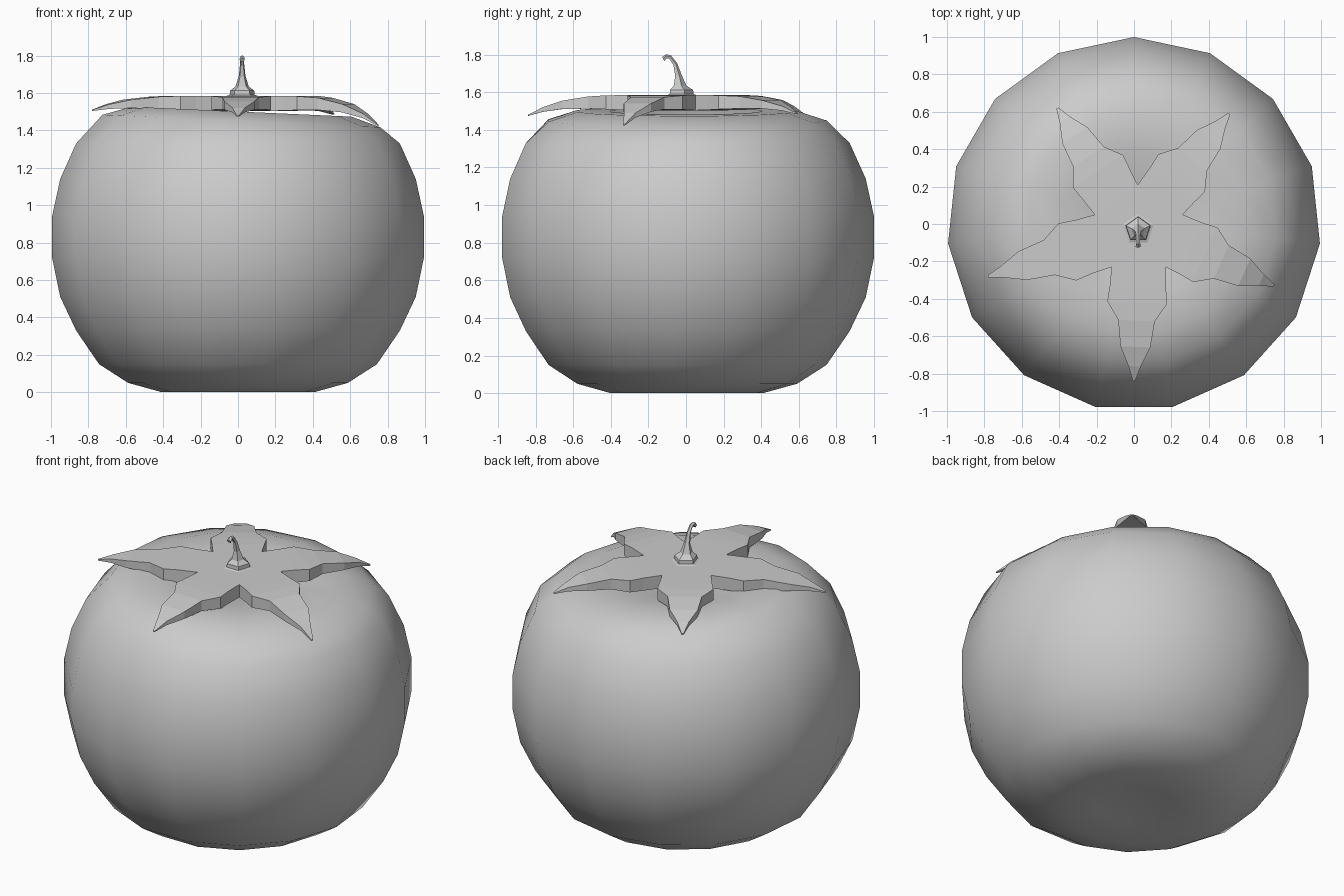
import bpy, bmesh
from math import sin, cos, pi, radians
from mathutils import Vector

if "Cube" in bpy.data.objects:
    bpy.data.objects.remove(bpy.data.objects["Cube"], do_unlink=True)

grey = bpy.data.materials.new("plain grey")
grey.use_nodes = True
colour = (0.6, 0.6, 0.6, 1)
grey.diffuse_color = colour
grey.node_tree.nodes["Principled BSDF"].inputs["Base Color"].default_value = colour


def finish(name, bm, smooth):
    bmesh.ops.remove_doubles(bm, verts=bm.verts, dist=0.0005)
    bmesh.ops.recalc_face_normals(bm, faces=bm.faces)
    for f in bm.faces:
        f.smooth = smooth
    mesh = bpy.data.meshes.new(name)
    bm.to_mesh(mesh)
    bm.free()
    mesh.materials.append(grey)
    obj = bpy.data.objects.new(name, mesh)
    bpy.context.collection.objects.link(obj)
    return obj


def skin(bm, rings):
    """Join consecutive vertex loops with quads."""
    n = len(rings[0])
    for a, b in zip(rings, rings[1:]):
        for i in range(n):
            j = (i + 1) % n
            bm.faces.new((a[i], a[j], b[j], b[i]))


def fan(bm, ring, centre):
    for i in range(len(ring)):
        bm.faces.new((ring[i], ring[(i + 1) % len(ring)], centre))


# Fruit body: squashed fifteen-sided sphere, dimpled at both poles
SIDES = 15
heights = [0.02, 0, 0.05, 0.15, 0.33, 0.51, 0.72, 0.94, 1.14, 1.33, 1.45, 1.5, 1.5, 1.46]
bm = bmesh.new()
rings = []
for k, z in enumerate(heights):
    r = cos(radians(-78 + 12 * k)) * 1.005
    lean = 0.045 if z > 1.4 else 0          # crown leans slightly sideways
    ring = []
    for i in range(SIDES):
        a = pi / 2 + 2 * pi * i / SIDES
        x, y = r * cos(a), r * sin(a)
        ring.append(bm.verts.new((x + lean * 0.4, y, z - lean * x)))
    rings.append(ring)
skin(bm, rings)
fan(bm, rings[0], bm.verts.new((0, 0, 0.035)))
fan(bm, rings[-1], bm.verts.new((0, 0, 1.42)))
finish("fruit_body", bm, True)

# Calyx: five thick leaves between notches, tips curling down
TOP, THICK = 1.585, 0.075
notches = [Vector(p) for p in ((0.02, 0.21), (0.26, 0.05), (0.17, -0.23), (-0.12, -0.23), (-0.21, 0.05))]
tips = [Vector(p) for p in ((0.51, 0.59, 1.49), (0.75, -0.33, 1.43), (0, -0.84, 1.48),
                            (-0.78, -0.28, 1.51), (-0.41, 0.62, 1.49))]
# position along the leaf, half width
sections = [(0.17, 0.15), (0.31, 0.16), (0.47, 0.098), (0.7, 0.08), (0.87, 0.033), (1, 0.006)]
bm = bmesh.new()
for i, tip in enumerate(tips):
    left, right = notches[i], notches[(i + 1) % 5]
    base = (left + right) / 2
    axis = tip.xy - base
    side = Vector((-axis.y, axis.x)).normalized()
    outline = [(0, left, right)]
    for f, w in sections:
        mid = base + axis * f
        outline.append((f, mid + side * w, mid - side * w))
    rings = []
    for f, p, q in outline:
        top = TOP - (TOP - tip.z) * f ** 3.5
        low = top - THICK * (1 - f ** 2) - 0.006
        rings.append([bm.verts.new((*v, z)) for v, z in ((p, top), (q, top), (q, low), (p, low))])
    skin(bm, rings)
    bm.faces.new(rings[-1])
for z in (TOP, TOP - THICK - 0.006):
    bm.faces.new([bm.verts.new((*p, z)) for p in notches])
finish("leaf_calyx", bm, False)

# Stem: five-sided taper, hooked towards the front (y, z, radius, forward bend)
path = [(-0.03, 1.575, 0.12, 0), (-0.03, 1.59, 0.07, 0), (-0.03, 1.612, 0.068, 0),
        (-0.035, 1.635, 0.037, 0), (-0.042, 1.69, 0.019, 0.15), (-0.058, 1.75, 0.012, 0.4),
        (-0.085, 1.787, 0.011, 1.1), (-0.105, 1.79, 0.012, 1.7), (-0.12, 1.775, 0.014, 2.1)]
bm = bmesh.new()
rings = []
for y, z, r, bend in path:
    ring = []
    for i in range(5):
        a = pi / 2 + 2 * pi * i / 5
        u = r * sin(a)
        ring.append(bm.verts.new((0.022 + r * cos(a), y + u * cos(bend), z + u * sin(bend))))
    rings.append(ring)
skin(bm, rings)
bm.faces.new(rings[0])
bm.faces.new(rings[-1])
finish("stem", bm, False)
